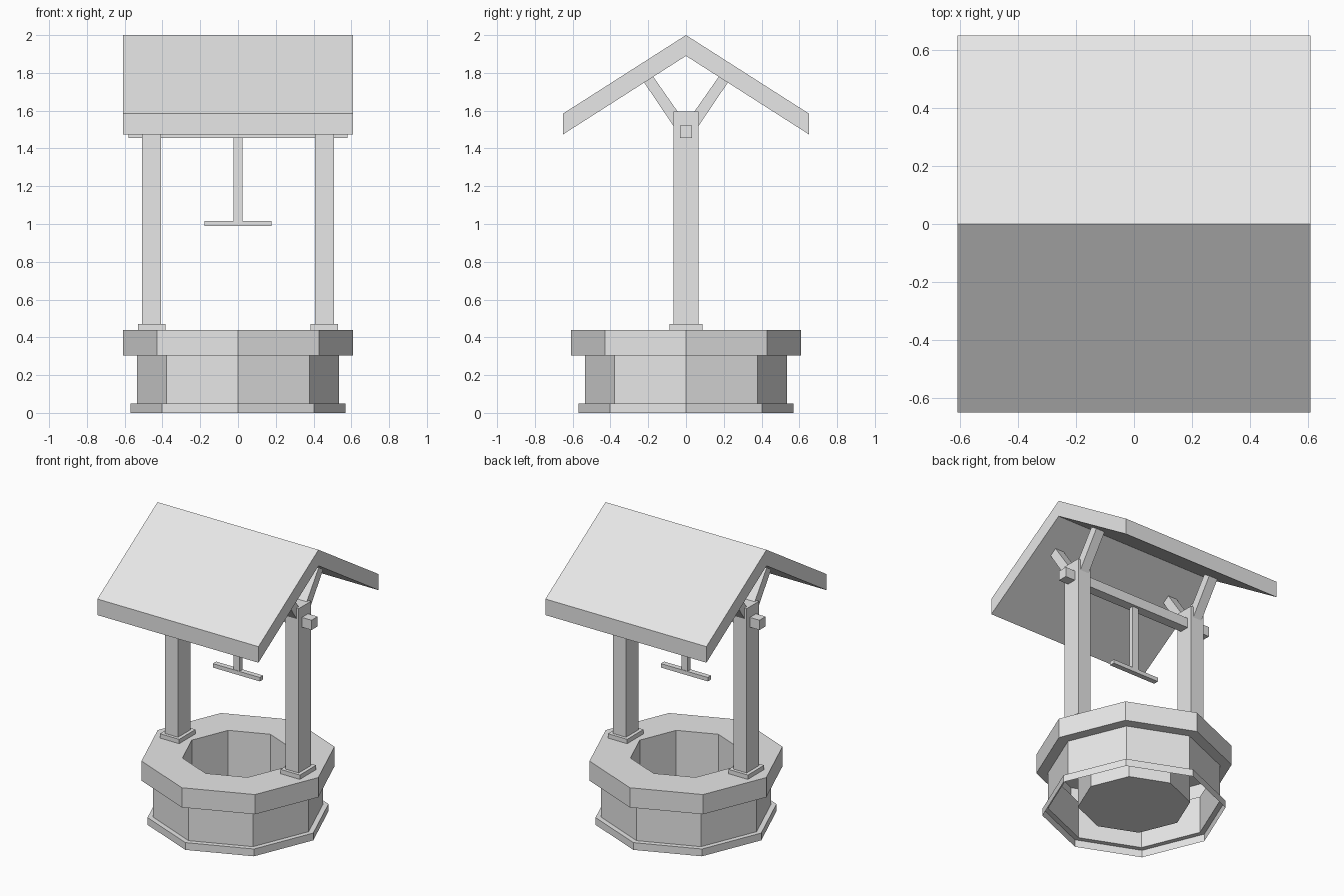
import bpy
import bmesh
import math
from mathutils import Vector

if "Cube" in bpy.data.objects:
    bpy.data.objects.remove(bpy.data.objects["Cube"])

grey = bpy.data.materials.new("plain grey")
grey.use_nodes = True
grey.diffuse_color = (0.8, 0.8, 0.8, 1)
grey.node_tree.nodes["Principled BSDF"].inputs["Base Color"].default_value = grey.diffuse_color


def finish(name, bm):
    """Turn a bmesh into a flat shaded grey object."""
    mesh = bpy.data.meshes.new(name)
    bm.to_mesh(mesh)
    bm.free()
    mesh.materials.append(grey)
    obj = bpy.data.objects.new(name, mesh)
    bpy.context.collection.objects.link(obj)
    return obj


def box(name, low, high):
    """Axis aligned box between two corners."""
    low, high = Vector(low), Vector(high)
    bm = bmesh.new()
    bmesh.ops.create_cube(bm, size=1)
    for v in bm.verts:
        v.co = v.co * (high - low) + (low + high) / 2
    return finish(name, bm)


def prism(name, outline, x_low, x_high):
    """Extrude a (y, z) outline along x."""
    bm = bmesh.new()
    face = bm.faces.new([bm.verts.new((x_low, y, z)) for y, z in outline])
    extruded = bmesh.ops.extrude_face_region(bm, geom=[face], use_keep_orig=True)
    verts = [g for g in extruded["geom"] if isinstance(g, bmesh.types.BMVert)]
    bmesh.ops.translate(bm, vec=(x_high - x_low, 0, 0), verts=verts)
    bmesh.ops.recalc_face_normals(bm, faces=bm.faces)
    return finish(name, bm)


def turned(name, profile, sides):
    """Sweep a (radius, z) profile around z as an open shell, closed by a floor."""
    bm = bmesh.new()
    rings = []
    for r, z in profile:
        angles = [math.tau * i / sides for i in range(sides)]
        rings.append([bm.verts.new((r * math.cos(a), r * math.sin(a), z)) for a in angles])
    for lower, upper in zip(rings, rings[1:]):
        for i in range(sides):
            j = (i + 1) % sides
            bm.faces.new((lower[i], lower[j], upper[j], upper[i]))
    bm.faces.new(rings[-1])
    return finish(name, bm)


# Octagonal well: base step, wall, rim, shaft and floor
turned("well_wall", [(0.57, 0), (0.57, 0.05), (0.535, 0.05), (0.535, 0.305),
                     (0.608, 0.305), (0.608, 0.44), (0.35, 0.44), (0.35, 0.05)], 8)

# Posts with foot plates and roof braces
for side, s in (("left", 1), ("right", -1)):
    x = 0.457 * s
    box(f"{side}_foot_plate", (x - 0.073, -0.088, 0.44), (x + 0.073, 0.088, 0.47))
    box(f"{side}_post", (x - 0.05, -0.067, 0.46), (x + 0.05, 0.067, 1.595))
    for end, t in (("front", -1), ("back", 1)):
        outline = [(0.222 * t, 1.75), (0.175 * t, 1.782), (0.02 * t, 1.56), (0.05 * t, 1.495)]
        prism(f"{side}_{end}_brace", outline, x - 0.033, x + 0.033)

# Axle beam with hanging rod and crossbar
box("axle_beam", (-0.58, -0.033, 1.455), (0.58, 0.033, 1.522))
box("hanging_rod", (-0.023, -0.015, 1.01), (0.023, 0.015, 1.46))
box("hanging_crossbar", (-0.178, -0.018, 0.99), (0.178, 0.018, 1.017))

# Gable roof
prism("roof", [(-0.65, 1.475), (-0.65, 1.585), (0, 2), (0.65, 1.585),
               (0.65, 1.475), (0, 1.89)], -0.61, 0.61)
